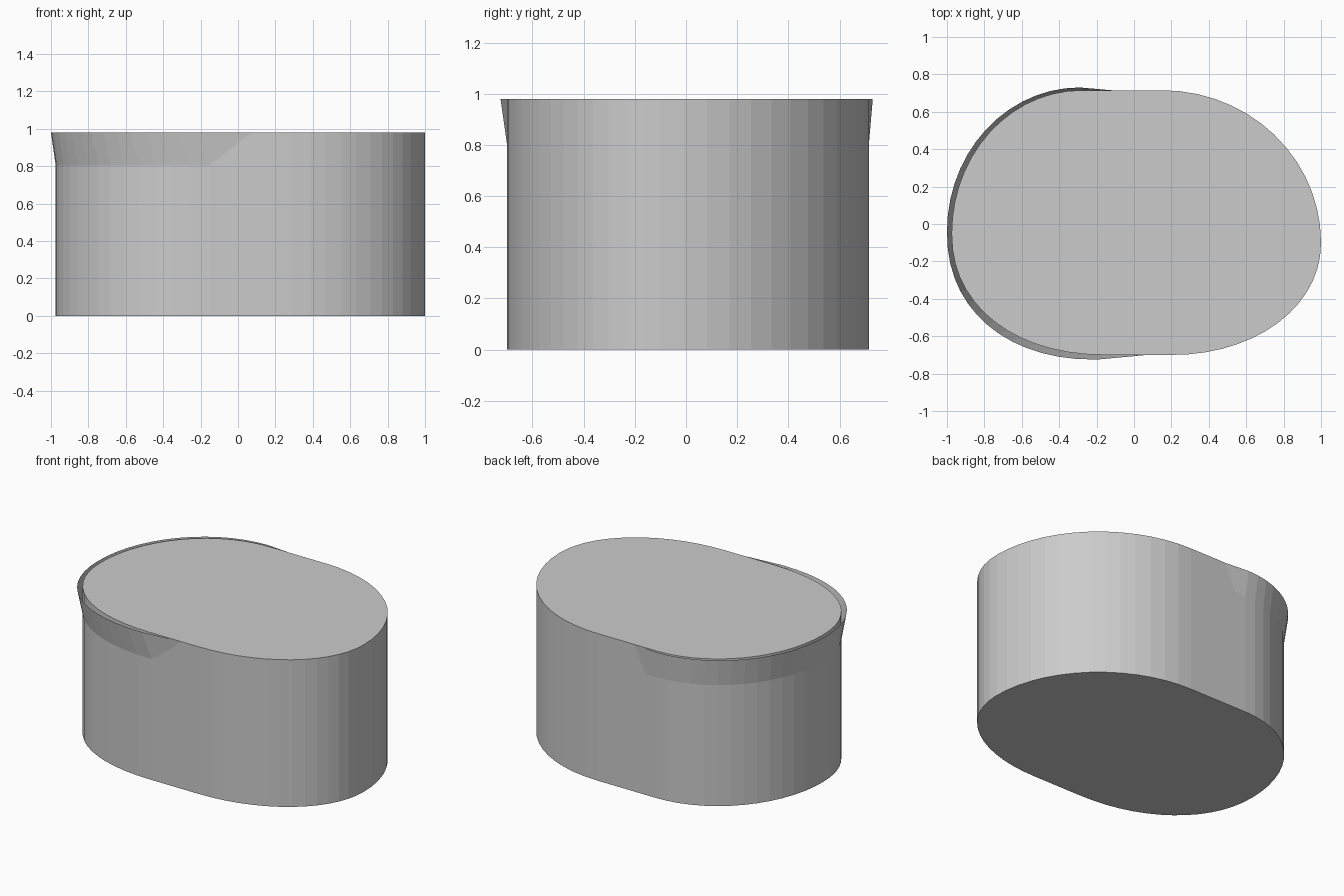
import bpy, bmesh
from math import sin, cos, pi

if "Cube" in bpy.data.objects:
    bpy.data.objects.remove(bpy.data.objects["Cube"])

HEIGHT, LIP_BASE, STEPS = 0.98, 0.805, 14

grey = bpy.data.materials.new("plain grey")
grey.use_nodes = True
grey.diffuse_color = (0.6, 0.6, 0.6, 1)
grey.node_tree.nodes["Principled BSDF"].inputs["Base Color"].default_value = (0.6, 0.6, 0.6, 1)


def quarter(cx, cy, ex, ey, start, power=2.0):
    """Quarter of a superellipse, reaching x = ex and y = ey."""
    pts = []
    for i in range(STEPS + 1):
        a = (start + i / STEPS) * pi / 2
        c, s = abs(cos(a)) ** (2 / power), abs(sin(a)) ** (2 / power)
        pts.append((cx + (ex - cx) * c, cy + (ey - cy) * s))
    return pts


def finish(bm, name):
    mesh = bpy.data.meshes.new(name)
    bm.to_mesh(mesh)
    bm.free()
    mesh.materials.append(grey)
    obj = bpy.data.objects.new(name, mesh)
    bpy.context.collection.objects.link(obj)
    return obj


# Body: rounded outline, counter-clockwise from the left end's back
back_left = quarter(-0.28, -0.05, -0.975, 0.715, 1)
front_left = quarter(-0.15, -0.05, -0.975, -0.70, 2, 2.15)
front_right = quarter(0.2, -0.1, 1.0, -0.70, 3, 2.05)
back_right = quarter(0.15, -0.1, 1.0, 0.715, 0)
outline = back_left + front_left[1:] + front_right + back_right[1:]

bm = bmesh.new()
base = bm.faces.new([bm.verts.new((x, y, 0)) for x, y in outline])
top = bmesh.ops.extrude_face_region(bm, geom=[base])["geom"]
bmesh.ops.translate(bm, vec=(0, 0, HEIGHT),
                    verts=[v for v in top if isinstance(v, bmesh.types.BMVert)])
if not base.is_valid or base not in bm.faces[:]:
    bmesh.ops.holes_fill(bm, edges=bm.edges[:])
bmesh.ops.recalc_face_normals(bm, faces=bm.faces[:])
finish(bm, "body")

# Flared lip: thin sheet leaning out from the wall round the left end
lower = [(-0.2, 0.715)] + back_left[1:] + front_left[1:] + [(-0.12, -0.70)]
upper = ([(-0.12, 0.715)] + quarter(-0.29, -0.04, -1.0, 0.73, 1)
         + quarter(-0.2, -0.04, -1.0, -0.725, 2, 2.2)[1:] + [(0.07, -0.70)])
lower = lower[:1] + back_left + front_left[1:] + lower[-1:]

bm = bmesh.new()
low = [bm.verts.new((x, y, LIP_BASE)) for x, y in lower]
high = [bm.verts.new((x, y, HEIGHT)) for x, y in upper]
for i in range(len(low) - 1):
    bm.faces.new((low[i], low[i + 1], high[i + 1], high[i]))
finish(bm, "flared_lip")
